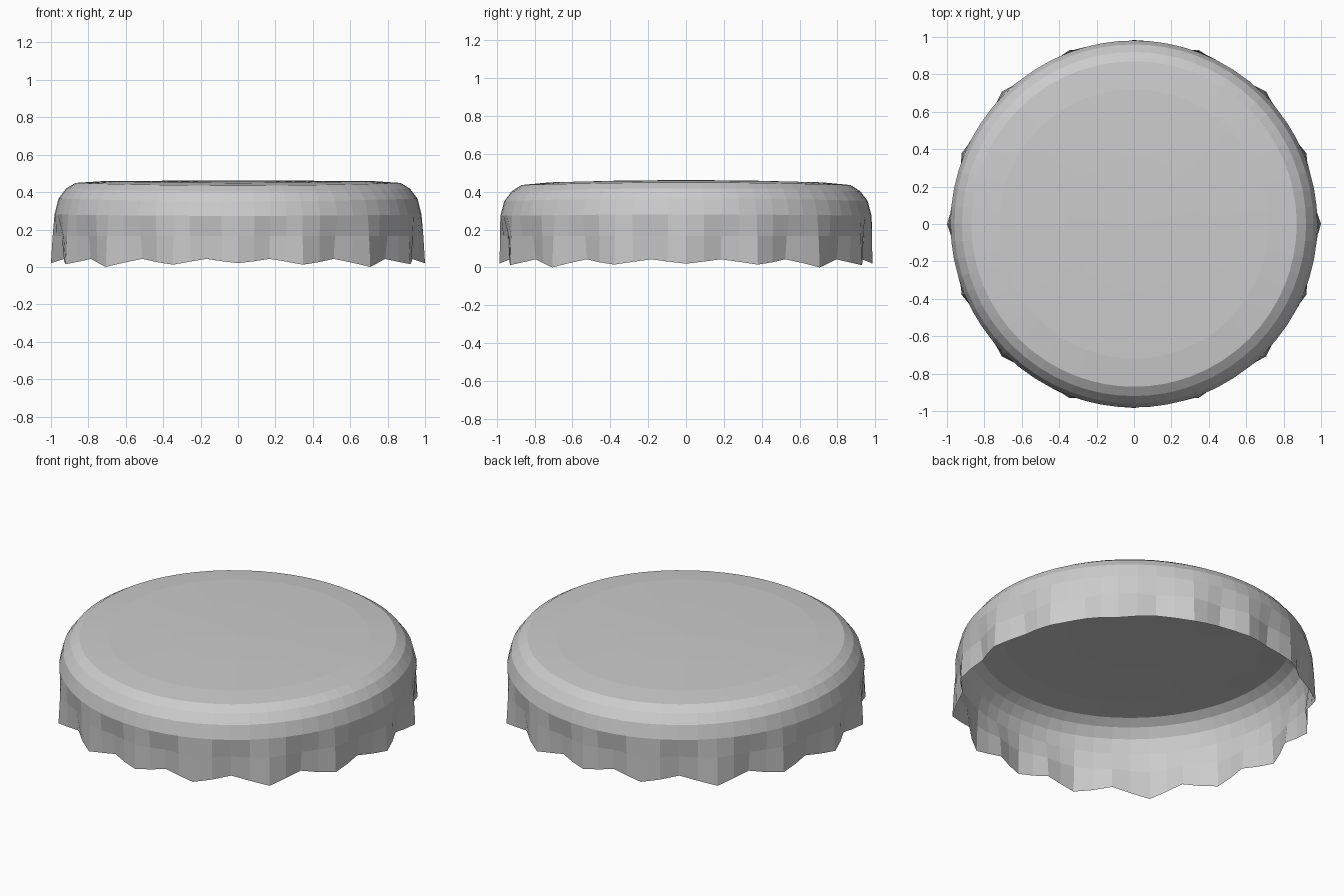
import bpy, bmesh, math

if "Cube" in bpy.data.objects:
    bpy.data.objects.remove(bpy.data.objects["Cube"])

# Tooth crests in one quadrant: (angle in degrees, radius, height)
TEETH = [(0, 1.0, 0.02), (22.4, 0.996, 0.015), (45, 1.0, 0.0),
         (69.5, 0.992, 0.012), (90, 0.985, 0.02)]
SUB = 4                    # columns per tooth
VALLEY_R, VALLEY_Z = 0.945, 0.043

# Smooth crown profile: (radius, height), centre outwards
CROWN = [(0.36, 0.461), (0.72, 0.459), (0.87, 0.449), (0.92, 0.418),
         (0.96, 0.365), (0.981, 0.28)]


def columns():
    """Angle, crest radius, crest height and crest weight around the full cap."""
    quad = []
    for a, b in zip(TEETH, TEETH[1:]):
        for k in range(SUB):
            t = k / SUB
            ang, r, z = (p + (q - p) * t for p, q in zip(a, b))
            quad.append((ang, r, z, abs(1 - 2 * t)))
    end = (90, *TEETH[-1][1:], 1.0)
    half = quad + [end] + [(180 - a, r, z, w) for a, r, z, w in quad[:0:-1]]
    return half + [(a + 180, r, z, w) for a, r, z, w in half]


bm = bmesh.new()
cols = columns()
rows = []


def add_row(points):
    row = []
    for (ang, *_), (r, z) in zip(cols, points):
        t = math.radians(ang)
        x, y = r * math.cos(t), r * math.sin(t)
        sag = 0.018 * y * y * min(1, max(0, (z - 0.2) / 0.2))   # slight bend of the top
        row.append(bm.verts.new((x, y, z - sag)))
    rows.append(row)


# Crown rings, then the fluted skirt
for r, z in CROWN:
    add_row([(r, z)] * len(cols))
add_row([(0.961 + 0.03 * w + (r - 1) * 0.5, 0.165) for a, r, z, w in cols])
add_row([(VALLEY_R + (r - VALLEY_R) * w, VALLEY_Z + (z - VALLEY_Z) * w)
         for a, r, z, w in cols])

n = len(cols)
centre = bm.verts.new((0, 0, 0.462))
for i in range(n):
    j = (i + 1) % n
    bm.faces.new((centre, rows[0][i], rows[0][j]))
    for up, low in zip(rows, rows[1:]):
        bm.faces.new((up[i], low[i], low[j], up[j]))

mesh = bpy.data.meshes.new("bottle_cap")
bm.to_mesh(mesh)
bm.free()
cap = bpy.data.objects.new("bottle_cap", mesh)
bpy.context.collection.objects.link(cap)
